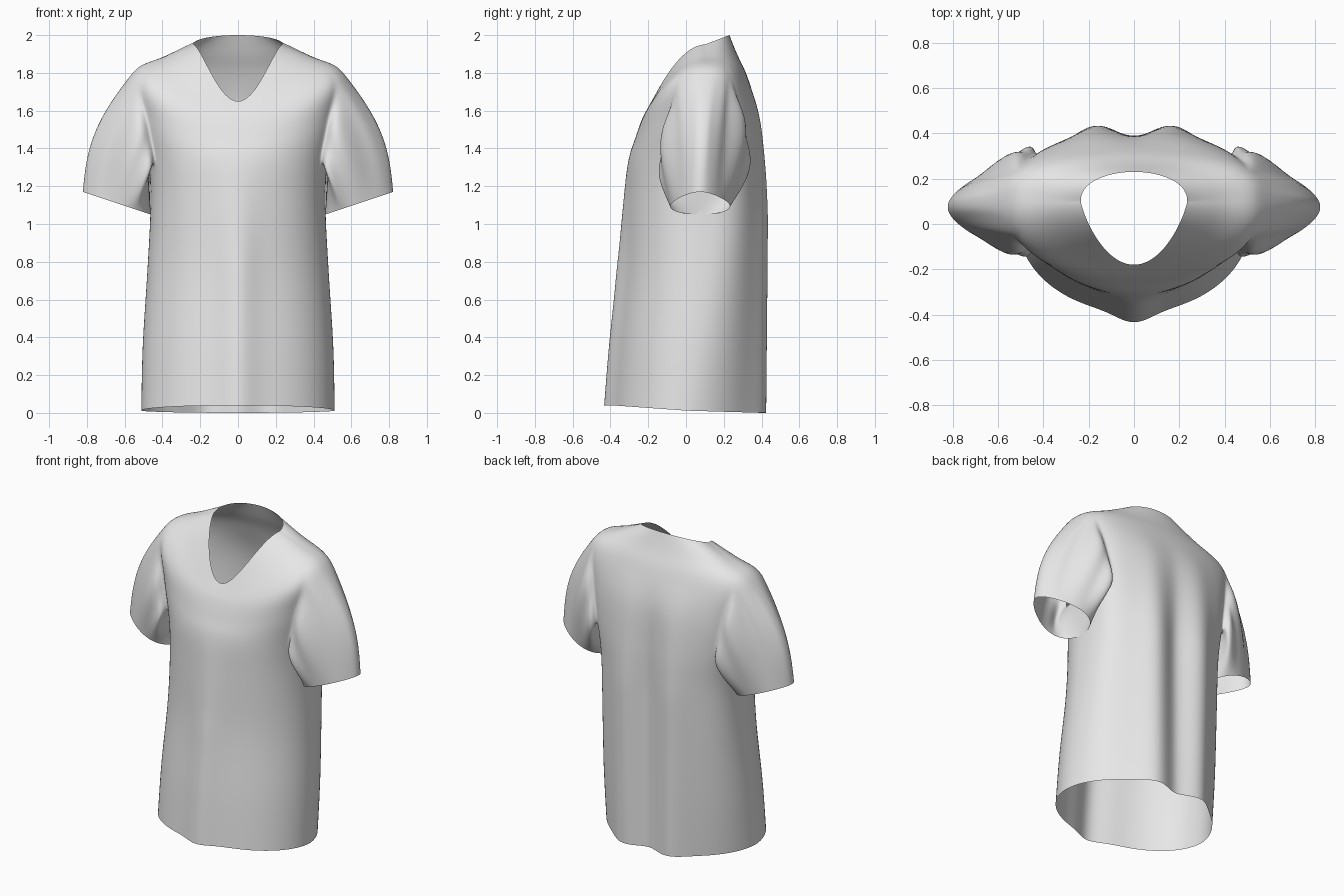
import bpy, bmesh
from math import sin, cos, pi, exp
from mathutils import Vector

cube = bpy.data.objects.get("Cube")
if cube:
    bpy.data.objects.remove(cube, do_unlink=True)

# Cloth colour
cloth = bpy.data.materials.new("light_grey_cloth")
cloth.use_nodes = True
grey = (0.8, 0.8, 0.8, 1)
cloth.diffuse_color = grey
bsdf = cloth.node_tree.nodes["Principled BSDF"]
bsdf.inputs["Base Color"].default_value = grey
bsdf.inputs["Roughness"].default_value = 0.8

# Body rings from hem to neckline:
# z front, side, back | y front, side, back | half width | roundness front, back | rise
RINGS = [
    (.04, .012, .0, -.39, .0, .41, .512, 1.0, 1.1, 1),
    (.35, .35, .35, -.365, .03, .41, .505, 1.0, .95, 1),
    (.75, .75, .75, -.325, .06, .41, .48, 1.0, .75, 1),
    (1.1, 1.1, 1.1, -.315, .08, .41, .463, .9, .6, 1),
    (1.33, 1.33, 1.33, -.305, .10, .405, .475, .8, .5, 1.5),
    (1.45, 1.57, 1.58, -.27, .10, .385, .52, .75, .55, 2),
    (1.55, 1.80, 1.78, -.235, .10, .325, .56, .85, .65, 2),
    (1.6, 1.885, 1.9, -.21, .10, .27, .39, 1.2, .75, 2.4),
    (1.65, 1.95, 2.0, -.18, .10, .23, .235, 1.6, .9, 3),
]
SUB, COLS = 4, 48
ARM_ROWS, ARM_COLS = (16, 24), (18, 31)


def spline(keys, s):
    """Smooth blend of neighbouring parameter rows."""
    i = min(int(s), len(keys) - 2)
    t = s - i
    a, b, c, d = (keys[max(0, min(len(keys) - 1, i + k))] for k in (-1, 0, 1, 2))
    return [q + t * ((r - p) + t * (2*p - 5*q + 4*r - s_ + t * (3*(q - r) + s_ - p))) / 2
            for p, q, r, s_ in zip(a, b, c, d)]


def bump(v, centre, width):
    return exp(-((v - centre) / width) ** 2)


def body_point(row, col):
    zf, zs, zb, yf, ys, yb, w, ef, eb, rise = spline(RINGS, row / SUB)
    a = pi * col / COLS
    c = abs(cos(a))
    front = col <= COLS / 2
    x = w * sin(a)
    y = ys + ((yf if front else yb) - ys) * c ** (ef if front else eb)
    z = zs + ((zf if front else zb) - zs) * c ** (rise if front else eb)
    # Hanging folds: a centre ridge in front, two humps behind
    if front:
        y -= .045 * max(0, min(1, (1.35 - z) / 0.6)) * bump(x, 0, .1)
    else:
        fade = max(0, min(1, (1.75 - z) / 0.7))
        y += fade * (.04 * bump(x, .18, .1) - .03 * bump(x, 0, .08))
    return Vector((x, y, z))


# Shirt half: body panel with an armhole
bm = bmesh.new()
rows = (len(RINGS) - 1) * SUB
grid = [[bm.verts.new(body_point(r, c)) for c in range(COLS + 1)] for r in range(rows + 1)]
for line in (0, COLS):
    for r in range(rows + 1):
        grid[r][line].co.x = 0
for r in range(rows):
    for c in range(COLS):
        in_hole = ARM_ROWS[0] <= r < ARM_ROWS[1] and ARM_COLS[0] <= c < ARM_COLS[1]
        if not in_hole:
            bm.faces.new((grid[r][c], grid[r][c + 1], grid[r + 1][c + 1], grid[r + 1][c]))

# Armhole edge, starting at the shoulder point and running backward
(r0, r1), (c0, c1) = ARM_ROWS, ARM_COLS
mid = COLS // 2
hole = [grid[r1][c] for c in range(mid, c1)]
hole += [grid[r][c1] for r in range(r1, r0, -1)]
hole += [grid[r0][c] for c in range(c1, c0, -1)]
hole += [grid[r][c0] for r in range(r0, r1)]
hole += [grid[r1][c] for c in range(c0, mid)]

# Sleeve, lofted from the armhole to the slanted cuff, narrower along its outer edge
cuff_centre = Vector((.642, .075, 1.11))
cuff_axis = Vector((.18, 0, .06))
outward = Vector((1, 0, .08))
previous, steps = hole, 14
for k in range(1, steps + 1):
    t = k / steps
    swell = sin(pi * t ** .6)
    ring = []
    for i, start in enumerate(hole):
        phi = 2 * pi * i / len(hole)
        side = Vector((0, sin(phi), 0))
        crown = max(0, cos(phi))
        end = cuff_centre + cuff_axis * cos(phi) + side * .15 * (1 - .35 * cos(phi))
        p = start.co.lerp(end, t)
        p += outward * .065 * sin(pi * t) * crown
        p += side * swell * (.06 - .09 * crown)
        # Gathered folds near the armhole
        p += side * .014 * cos(9 * phi) * abs(sin(phi)) * sin(pi * t ** .5)
        ring.append(bm.verts.new(p))
    for i in range(len(hole)):
        j = (i + 1) % len(hole)
        bm.faces.new((previous[i], previous[j], ring[j], ring[i]))
    previous = ring

# Relax the armhole seam so that body and sleeve flow together
near = set(hole)
near |= {e.other_vert(v) for v in hole for e in v.link_edges}
bmesh.ops.smooth_vert(bm, verts=list(near), factor=.4,
                      use_axis_x=True, use_axis_y=True, use_axis_z=True)

bmesh.ops.recalc_face_normals(bm, faces=bm.faces)
mesh = bpy.data.meshes.new("shirt")
bm.to_mesh(mesh)
bm.free()
mesh.materials.append(cloth)
shirt = bpy.data.objects.new("shirt", mesh)
bpy.context.collection.objects.link(shirt)

# Mirror to the other side and smooth
mirror = shirt.modifiers.new("mirror", 'MIRROR')
mirror.use_clip = True
subsurf = shirt.modifiers.new("smooth", 'SUBSURF')
subsurf.levels = subsurf.render_levels = 1
for face in mesh.polygons:
    face.use_smooth = True
